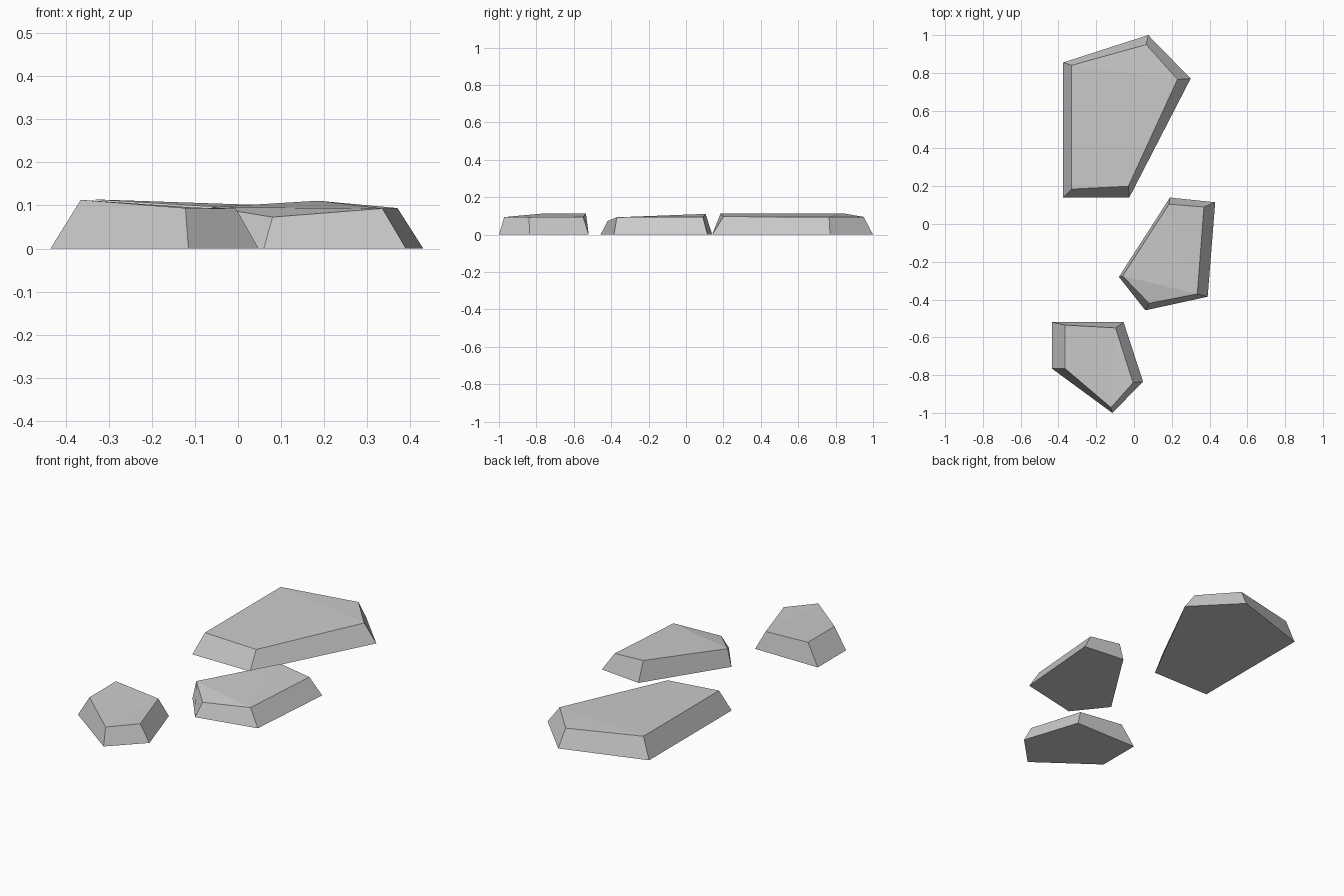
import bpy
import bmesh

cube = bpy.data.objects.get("Cube")
if cube:
    bpy.data.objects.remove(cube, do_unlink=True)

# Single grey stone colour
stone_grey = bpy.data.materials.new("stone_grey")
stone_grey.use_nodes = True
colour = (0.6, 0.6, 0.6, 1.0)
stone_grey.diffuse_color = colour
stone_grey.node_tree.nodes["Principled BSDF"].inputs["Base Color"].default_value = colour


def stone(name, base, top, hub):
    """Flat-bottomed slab: base outline, inset uneven top, creased from one hub corner."""
    bm = bmesh.new()
    low = [bm.verts.new((x, y, 0)) for x, y in base]
    high = [bm.verts.new(p) for p in top]
    n = len(low)
    bm.faces.new(low)
    for i in range(n):
        j = (i + 1) % n
        bm.faces.new((low[i], low[j], high[j], high[i]))
    for k in range(1, n - 1):
        bm.faces.new((high[hub], high[(hub + k) % n], high[(hub + k + 1) % n]))
    bmesh.ops.recalc_face_normals(bm, faces=bm.faces)
    mesh = bpy.data.meshes.new(name)
    bm.to_mesh(mesh)
    bm.free()
    mesh.materials.append(stone_grey)
    obj = bpy.data.objects.new(name, mesh)
    bpy.context.collection.objects.link(obj)
    return obj


# Large stone at the back
stone("back_stone",
      [(-0.375, 0.855), (0.075, 1.0), (0.3, 0.77), (-0.025, 0.14), (-0.375, 0.14)],
      [(-0.33, 0.84, 0.114), (0.065, 0.95, 0.095), (0.23, 0.765, 0.095),
       (-0.03, 0.2, 0.096), (-0.33, 0.185, 0.114)], hub=0)

# Medium stone in the middle
stone("middle_stone",
      [(-0.08, -0.28), (0.19, 0.14), (0.43, 0.115), (0.39, -0.385), (0.06, -0.457)],
      [(-0.06, -0.275, 0.096), (0.185, 0.105, 0.111), (0.37, 0.09, 0.094),
       (0.335, -0.37, 0.093), (0.08, -0.42, 0.073)], hub=3)

# Small stone at the front
stone("front_stone",
      [(-0.435, -0.52), (-0.055, -0.52), (0.048, -0.835), (-0.115, -1.0), (-0.435, -0.765)],
      [(-0.365, -0.535, 0.113), (-0.098, -0.55, 0.095), (-0.005, -0.84, 0.093),
       (-0.122, -0.972, 0.094), (-0.365, -0.765, 0.113)], hub=3)
